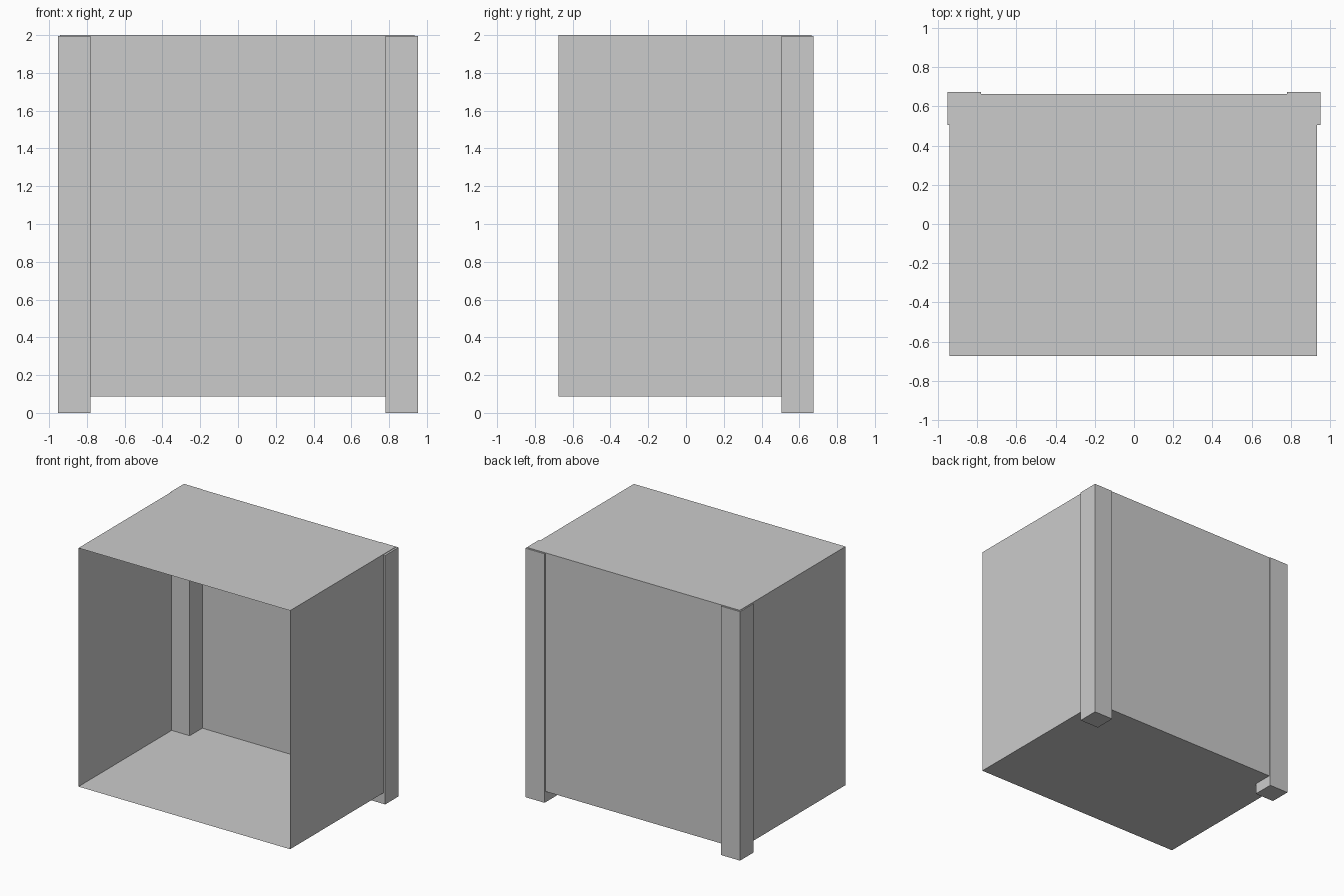
import bpy
import bmesh
from mathutils import Vector

if "Cube" in bpy.data.objects:
    bpy.data.objects.remove(bpy.data.objects["Cube"])


def box(name, low, high, open_front=False):
    """Flat-shaded box between two corners, optionally without its front face."""
    low, high = Vector(low), Vector(high)
    bm = bmesh.new()
    bmesh.ops.create_cube(bm, size=1)
    for v in bm.verts:
        v.co = [(low[i] + high[i]) / 2 + v.co[i] * (high[i] - low[i]) for i in range(3)]
    if open_front:
        bm.normal_update()
        front = [f for f in bm.faces if f.normal.y < -0.9]
        bmesh.ops.delete(bm, geom=front, context='FACES')
    mesh = bpy.data.meshes.new(name)
    bm.to_mesh(mesh)
    bm.free()
    obj = bpy.data.objects.new(name, mesh)
    bpy.context.collection.objects.link(obj)
    return obj


# Thin-walled cabinet: top, floor, sides and back, open at the front
box("cabinet_shell", (-0.942, -0.675, 0.087), (0.935, 0.664, 2.0), open_front=True)

# Square posts at the back corners, running through the floor to the ground
POST = 0.17
for side, x in (("left", -0.952), ("right", 0.952 - POST)):
    box(f"back_post_{side}", (x, 0.675 - POST, 0), (x + POST, 0.675, 1.996))
